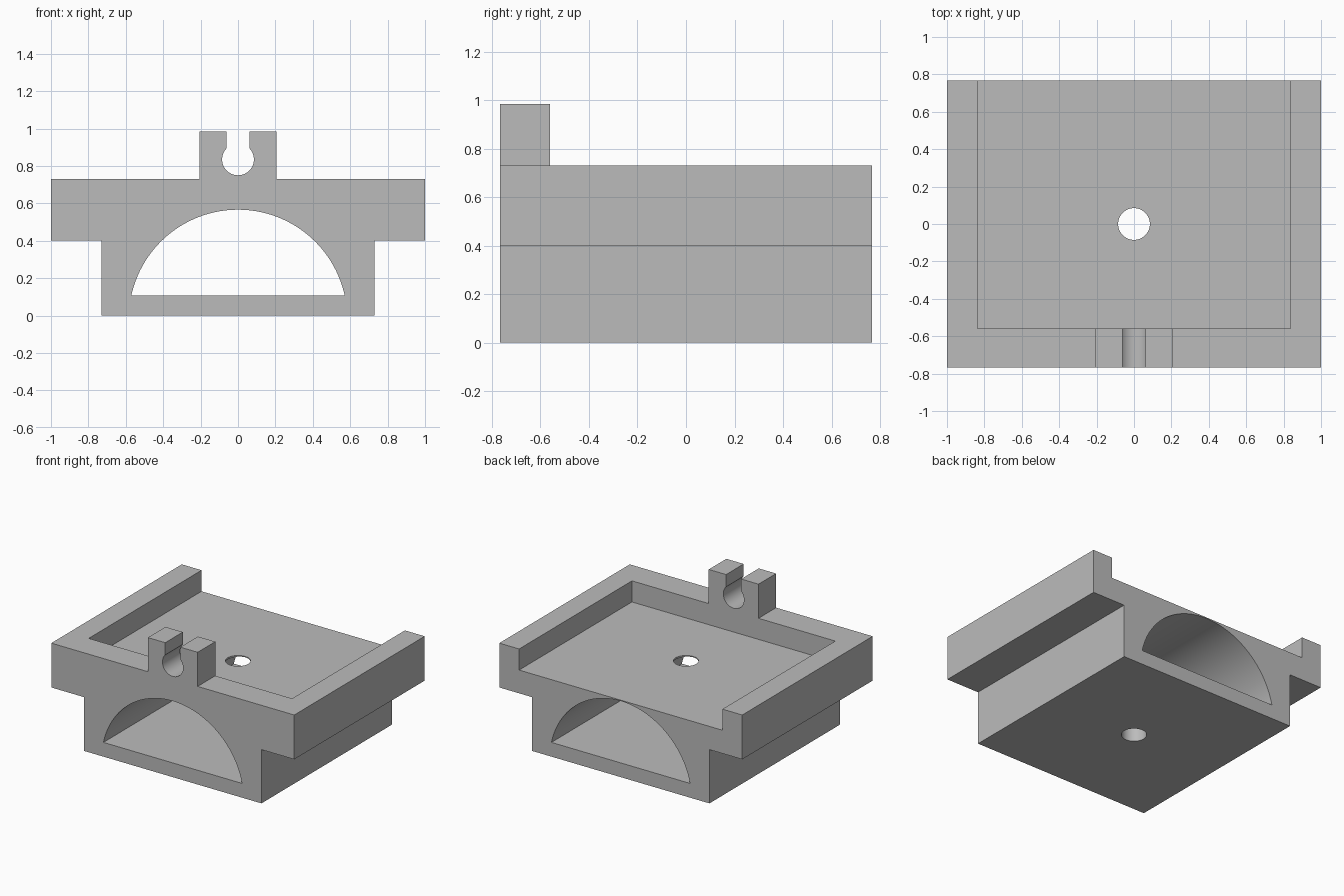
import bpy
import bmesh
from math import sin, cos, asin, sqrt, pi

default = bpy.data.objects.get("Cube")
if default:
    bpy.data.objects.remove(default, do_unlink=True)

DEPTH = 0.767      # half depth of the block
RIM_Y = -0.56      # inner face of the front rim
FLOOR = 0.573      # tray floor height
HOLE_R = 0.085

grey = bpy.data.materials.new("plain grey")
grey.use_nodes = True
grey.diffuse_color = (0.5, 0.5, 0.5, 1)
grey.node_tree.nodes["Principled BSDF"].inputs["Base Color"].default_value = (0.5, 0.5, 0.5, 1)


def arc(cz, r, start, end, steps):
    """Points of an arc in the xz plane, centred on x = 0."""
    angles = [start + (end - start) * i / steps for i in range(steps + 1)]
    return [(r * cos(a), cz + r * sin(a)) for a in angles]


def extrude(name, outline, y0, y1):
    """Solid made by sweeping an xz outline along y."""
    bm = bmesh.new()
    face = bm.faces.new([bm.verts.new((x, y0, z)) for x, z in outline])
    swept = bmesh.ops.extrude_face_region(bm, geom=[face])["geom"]
    verts = [v for v in swept if isinstance(v, bmesh.types.BMVert)]
    bmesh.ops.translate(bm, verts=verts, vec=(0, y1 - y0, 0))
    bmesh.ops.recalc_face_normals(bm, faces=bm.faces)
    mesh = bpy.data.meshes.new(name)
    bm.to_mesh(mesh)
    bm.free()
    mesh.materials.append(grey)
    obj = bpy.data.objects.new(name, mesh)
    bpy.context.collection.objects.link(obj)
    return obj


def cut(target, cutter):
    """Subtract a cutter, then discard it."""
    cutter.hide_render = True
    mod = target.modifiers.new("cut", "BOOLEAN")
    mod.operation = "DIFFERENCE"
    mod.solver = "EXACT"
    mod.object = cutter
    bpy.ops.object.select_all(action="DESELECT")
    target.select_set(True)
    bpy.context.view_layer.objects.active = target
    bpy.ops.object.modifier_apply(modifier=mod.name)
    bpy.data.objects.remove(cutter, do_unlink=True)


# Body: stepped block with a clip on top, open keyhole slot in the clip
right_side = [(0.73, 0), (0.73, 0.4), (1, 0.4), (1, 0.73),
              (0.205, 0.73), (0.205, 0.984), (0.062, 0.984)]
slot_angle = sqrt(HOLE_R ** 2 - 0.062 ** 2)
mouth = asin(slot_angle / HOLE_R)
keyhole = arc(0.835, HOLE_R, mouth, -pi - mouth, 48)
left_side = [(-x, z) for x, z in reversed(right_side)]
body = extrude("tray_block", right_side + keyhole + left_side, -DEPTH, DEPTH)

# Tray recess, open at the back, which also trims the clip to the front rim
cut(body, extrude("tray_cutter", [(-0.837, FLOOR), (0.837, FLOOR), (0.837, 2), (-0.837, 2)],
                  RIM_Y, 1))

# Arched tunnel from front to back
radius, centre, sill = 0.584, -0.018, 0.106
rise = asin((sill - centre) / radius)
cut(body, extrude("arch_cutter", arc(centre, radius, rise, pi - rise, 64), -1, 1))

# Round hole through the tray floor and the base
bpy.ops.mesh.primitive_cylinder_add(vertices=48, radius=HOLE_R, depth=3)
drill = bpy.context.object
drill.name = "hole_cutter"
drill.data.materials.append(grey)
cut(body, drill)

bpy.ops.object.shade_smooth_by_angle()
